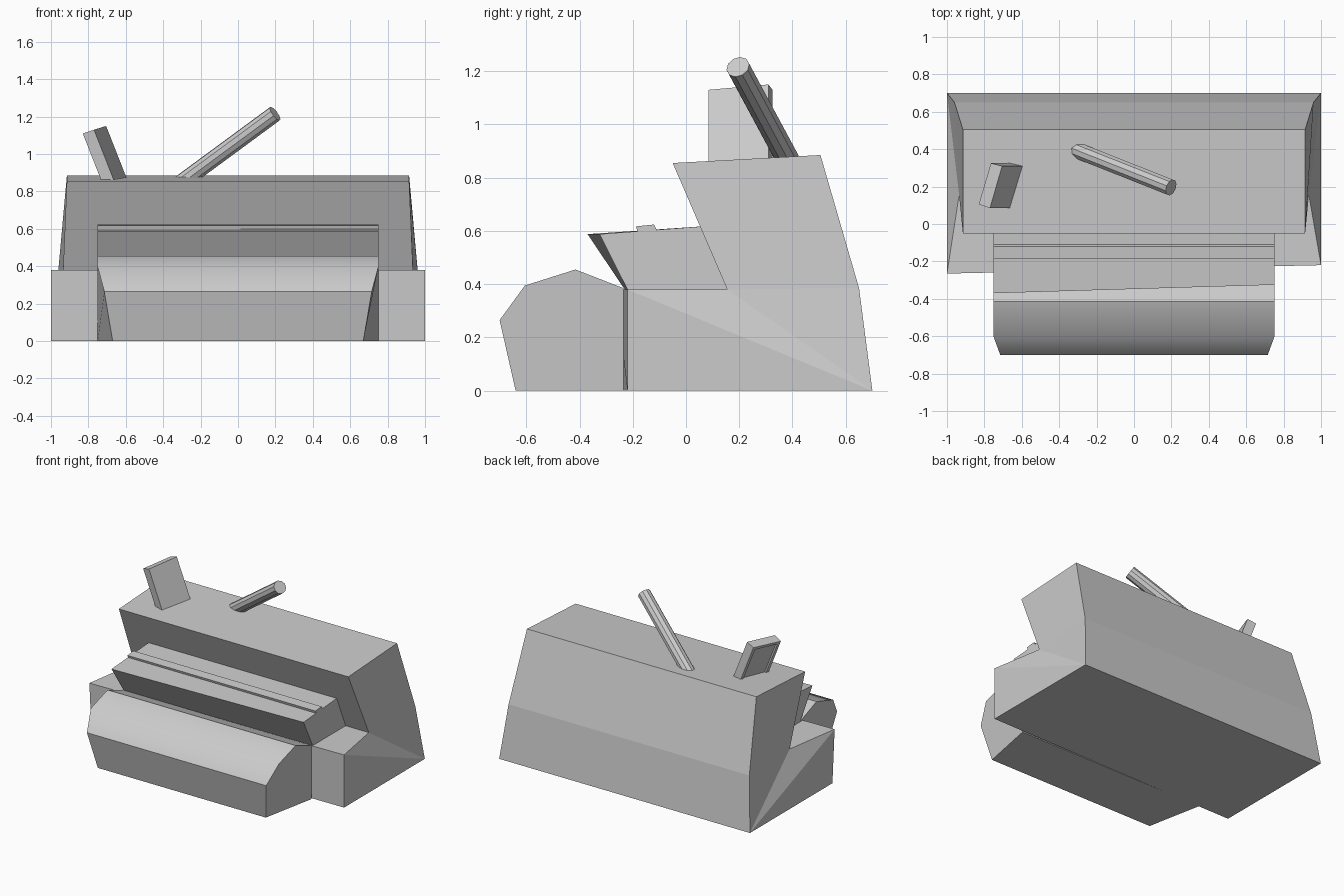
import bpy, bmesh, math
from mathutils import Vector

if "Cube" in bpy.data.objects:
    bpy.data.objects.remove(bpy.data.objects["Cube"])


def make_object(name, bm, smooth_angle=None):
    bmesh.ops.recalc_face_normals(bm, faces=bm.faces)
    mesh = bpy.data.meshes.new(name)
    bm.to_mesh(mesh)
    bm.free()
    obj = bpy.data.objects.new(name, mesh)
    bpy.context.collection.objects.link(obj)
    if smooth_angle:
        bpy.ops.object.select_all(action='DESELECT')
        obj.select_set(True)
        bpy.context.view_layer.objects.active = obj
        bpy.ops.object.shade_smooth_by_angle(angle=math.radians(smooth_angle))
    return obj


def span(name, profile, caps=None, left_dy=None, smooth_angle=None):
    """Bridge a (half width, y, z) outline from the left end to the right end."""
    n = len(profile)
    left_dy = left_dy or {}
    bm = bmesh.new()
    right = [bm.verts.new(p) for p in profile]
    left = [bm.verts.new((-x, y + left_dy.get(i, 0), z))
            for i, (x, y, z) in enumerate(profile)]
    for i in range(n):
        j = (i + 1) % n
        bm.faces.new((left[i], left[j], right[j], right[i]))
    for cap in caps or [range(n)]:
        bm.faces.new([right[i] for i in cap])
        bm.faces.new([left[i] for i in reversed(cap)])
    return make_object(name, bm, smooth_angle)


# Main body: leaning upper block over a low stepped base
span("body", [(1, -0.22, 0), (1, 0.70, 0), (0.96, 0.65, 0.385),
              (0.915, 0.505, 0.885), (0.915, -0.05, 0.855),
              (0.935, 0.155, 0.38), (1, -0.22, 0.38)],
     caps=[(0, 1, 6), (1, 5, 6), (1, 2, 5), (2, 3, 4, 5)],
     left_dy={0: -0.02, 6: -0.045})

# Rounded front housing
span("front_housing", [(0.75, -0.235, 0), (0.67, -0.64, 0), (0.715, -0.70, 0.265),
                       (0.75, -0.605, 0.395), (0.75, -0.415, 0.455),
                       (0.75, -0.235, 0.385)],
     smooth_angle=37)

# Overhanging shelf, its front edge slightly skewed
span("shelf", [(0.75, -0.22, 0.38), (0.75, -0.325, 0.588), (0.75, 0.06, 0.617),
               (0.75, 0.165, 0.38)], left_dy={0: -0.01, 1: -0.045})

# Thin rail on top of the shelf
span("shelf_rail", [(0.75, -0.18, 0.59), (0.75, -0.188, 0.617),
                    (0.75, -0.12, 0.624), (0.75, -0.105, 0.595)])

# Leaning rod
base, tip = Vector((-0.32, 0.40, 0.835)), Vector((0.198, 0.195, 1.216))
axis = tip - base
bm = bmesh.new()
bmesh.ops.create_cone(bm, cap_ends=True, segments=10, radius1=0.045,
                      radius2=0.045, depth=axis.length)
rod = make_object("rod", bm)
rod.location = (base + tip) / 2
rod.rotation_euler = axis.to_track_quat('Z', 'Y').to_euler()

# Tilted plate with a recessed panel on its left face
top = [(-0.83, 0.105, 1.11), (-0.77, 0.085, 1.13),
       (-0.705, 0.31, 1.15), (-0.765, 0.325, 1.13)]
bm = bmesh.new()
upper = [bm.verts.new(p) for p in top]
lower = [bm.verts.new(Vector(p) + Vector((0.11, 0, -0.28))) for p in top]
sides = [bm.faces.new((lower[i], lower[(i + 1) % 4], upper[(i + 1) % 4], upper[i]))
         for i in range(4)]
bm.faces.new(upper)
bm.faces.new(lower[::-1])
bmesh.ops.recalc_face_normals(bm, faces=bm.faces)
bmesh.ops.inset_region(bm, faces=[sides[3]], thickness=0.03)
bmesh.ops.inset_region(bm, faces=[sides[3]], thickness=0.002, depth=-0.012)
make_object("tilted_plate", bm)
